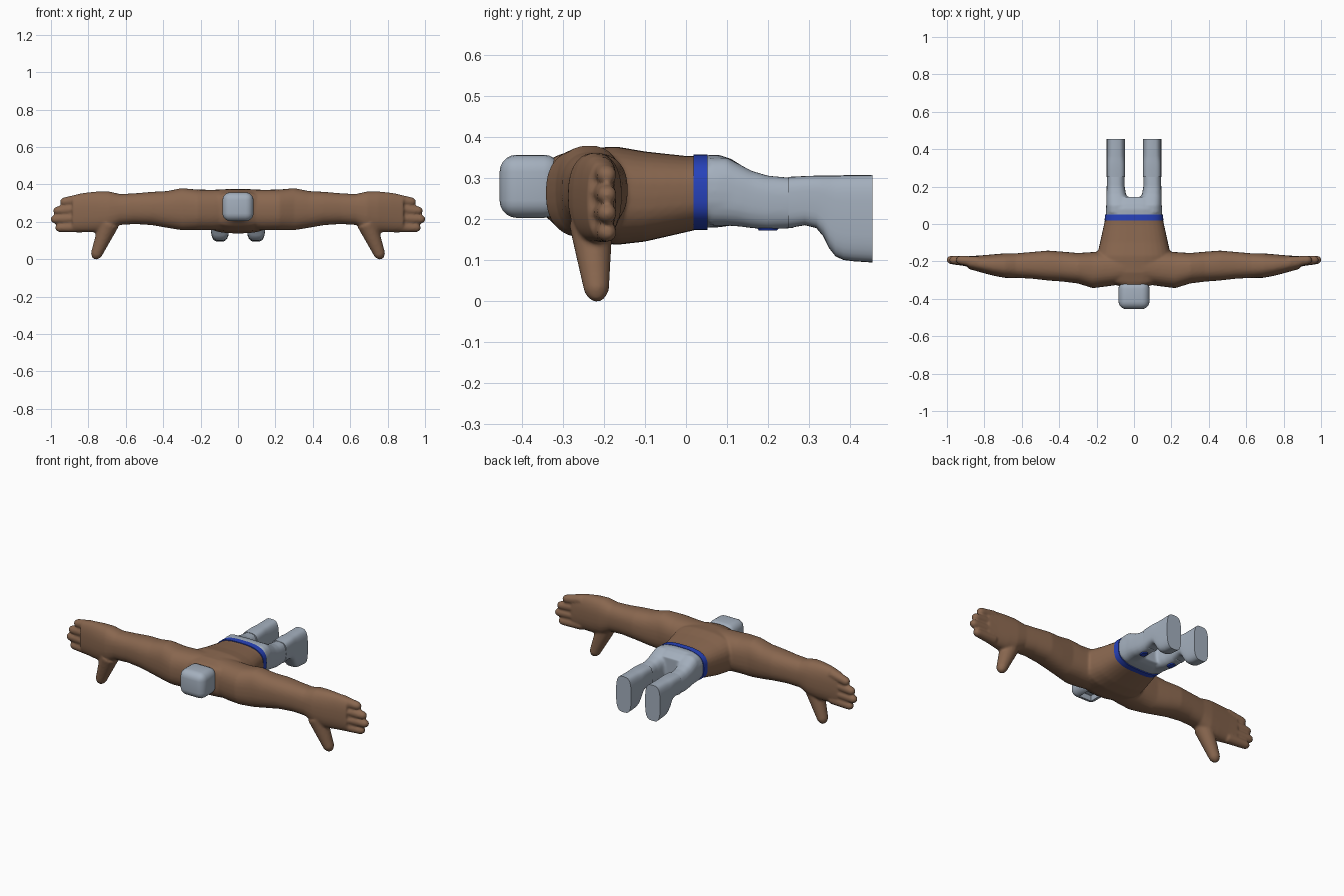
import bpy, bmesh, math
from mathutils import Vector

if "Cube" in bpy.data.objects:
    bpy.data.objects.remove(bpy.data.objects["Cube"])


def material(name, rgb):
    m = bpy.data.materials.new(name)
    m.diffuse_color = (*rgb, 1)
    m.use_nodes = True
    m.node_tree.nodes["Principled BSDF"].inputs["Base Color"].default_value = m.diffuse_color
    return m


BROWN = material("brown skin", (0.25, 0.135, 0.078))
GREY = material("blue grey cloth", (0.37, 0.43, 0.51))
BLUE = material("blue belt", (0.02, 0.055, 0.50))


def loft(bm, axis, sections, power=2.4, n=32, flip=1):
    """Closed tube of superellipse rings; section = (pos, a0, a1, b0, b1)."""
    rings = []
    for p, a0, a1, b0, b1 in sections:
        ring = []
        for i in range(n):
            t = 2 * math.pi * i / n
            c, s = math.cos(t), math.sin(t)
            a = (a0 + a1) / 2 + (a1 - a0) / 2 * math.copysign(abs(c) ** (2 / power), c)
            b = (b0 + b1) / 2 + (b1 - b0) / 2 * math.copysign(abs(s) ** (2 / power), s)
            co = {"x": (p, a, b), "y": (a, p, b), "z": (a, b, p)}[axis]
            ring.append(bm.verts.new((co[0] * flip, co[1], co[2])))
        rings.append(ring)
    for r0, r1 in zip(rings, rings[1:]):
        for i in range(n):
            j = (i + 1) % n
            bm.faces.new((r0[i], r0[j], r1[j], r1[i]))
    bm.faces.new(rings[0][::-1])
    bm.faces.new(rings[-1])


def finger(bm, a, b, r0, r1, flip):
    """Tapered round-ended digit from a to b."""
    a, b = Vector(a), Vector(b)
    d = (b - a).normalized()
    q = d.to_track_quat("Z", "Y")
    length = (b - a).length
    rows = [(t, r0 + (r1 - r0) * t / length) for t in (0, length * 0.5, length - r1)]
    rows += [(length - r1 + r1 * math.sin(k), r1 * math.cos(k)) for k in (0.5, 0.95, 1.3)]
    rings = []
    for h, r in rows:
        ring = []
        for i in range(16):
            t = i * math.pi / 8
            v = a + q @ Vector((r * math.cos(t), r * math.sin(t), h))
            ring.append(bm.verts.new((v.x * flip, v.y, v.z)))
        rings.append(ring)
    for p, s in zip(rings, rings[1:]):
        for i in range(16):
            j = (i + 1) % 16
            bm.faces.new((p[i], p[j], s[j], s[i]))
    bm.faces.new(rings[0][::-1])
    bm.faces.new(rings[-1])


def finish(bm, name, mat, voxel=0, smooth=0, angle=40):
    comps_fix(bm)
    me = bpy.data.meshes.new(name)
    bm.to_mesh(me)
    bm.free()
    ob = bpy.data.objects.new(name, me)
    bpy.context.collection.objects.link(ob)
    me.materials.append(mat)
    if voxel:
        r = ob.modifiers.new("fuse", "REMESH")
        r.mode, r.voxel_size, r.use_smooth_shade = "VOXEL", voxel, True
        s = ob.modifiers.new("soften", "SMOOTH")
        s.factor, s.iterations = 0.5, smooth
    else:
        bpy.context.view_layer.objects.active = ob
        ob.select_set(True)
        bpy.ops.object.shade_smooth_by_angle(angle=math.radians(angle))
        ob.select_set(False)
    return ob


def comps_fix(bm):
    bmesh.ops.recalc_face_normals(bm, faces=bm.faces[:])


# torso with arms and hands, fused into one smooth skin
bm = bmesh.new()
torso = [(-0.38, 0.05, 0.23, 0.32), (-0.335, 0.07, 0.20, 0.345), (-0.31, 0.14, 0.175, 0.357),
         (-0.26, 0.19, 0.15, 0.372), (-0.17, 0.198, 0.137, 0.377), (-0.10, 0.182, 0.145, 0.365),
         (0.0, 0.16, 0.168, 0.354), (0.035, 0.153, 0.176, 0.354)]
loft(bm, "y", [(y, -w, w, z0, z1) for y, w, z0, z1 in torso], 2.7)
arm = [(0.05, -0.32, -0.14, 0.16, 0.373), (0.14, -0.333, -0.145, 0.155, 0.371),
       (0.22, -0.343, -0.15, 0.155, 0.372), (0.30, -0.318, -0.155, 0.155, 0.380),
       (0.38, -0.308, -0.148, 0.168, 0.364), (0.46, -0.302, -0.142, 0.182, 0.360),
       (0.55, -0.292, -0.150, 0.188, 0.352), (0.63, -0.288, -0.157, 0.183, 0.348),
       (0.69, -0.288, -0.157, 0.150, 0.362), (0.75, -0.277, -0.162, 0.143, 0.362),
       (0.82, -0.258, -0.168, 0.146, 0.355), (0.885, -0.240, -0.172, 0.150, 0.340)]
for f in (-1, 1):
    loft(bm, "x", arm, 2.4, flip=f)
    for z0, z1, tip in ((0.322, 0.303, 0.952), (0.270, 0.257, 0.988),
                        (0.219, 0.213, 1.002), (0.173, 0.167, 0.977)):
        finger(bm, (0.83, -0.205, z0), (tip, -0.190, z1), 0.031, 0.022, f)
    finger(bm, (0.69, -0.232, 0.19), (0.768, -0.216, 0.0), 0.054, 0.027, f)
finish(bm, "torso_and_arms", BROWN, 0.007, 4)

# head: soft box hood with a shallow face opening underneath
bm = bmesh.new()
bmesh.ops.create_cube(bm, size=1)
for v in bm.verts:
    v.co = Vector((v.co.x * 0.166, -0.38 + v.co.y * 0.15, 0.28 + v.co.z * 0.154))
bmesh.ops.bevel(bm, geom=bm.edges[:], offset=0.042, segments=5, profile=0.5, affect="EDGES")
bm.normal_update()
under = min(bm.faces, key=lambda g: g.calc_center_median().z)
bmesh.ops.inset_individual(bm, faces=[under], thickness=0.006)
bmesh.ops.translate(bm, verts=under.verts[:], vec=(0, 0, 0.03))
finish(bm, "head", GREY)

# belt
bm = bmesh.new()
loft(bm, "y", [(y, -w, w, 0.173, 0.358) for y, w in ((0.018, 0.157), (0.052, 0.155))], 2.9, 48)
finish(bm, "belt", BLUE)

# trousers: hips and thighs fused
bm = bmesh.new()
hips = [(0.035, 0.151, 0.178, 0.355), (0.08, 0.150, 0.180, 0.357), (0.11, 0.148, 0.184, 0.347),
        (0.145, 0.135, 0.195, 0.325)]
loft(bm, "y", [(y, -w, w, z0, z1) for y, w, z0, z1 in hips], 2.9)
thigh = [(0.06, 0.02, 0.148, 0.184, 0.350), (0.10, 0.025, 0.148, 0.184, 0.350),
         (0.13, 0.030, 0.148, 0.182, 0.334), (0.16, 0.043, 0.147, 0.178, 0.318),
         (0.20, 0.050, 0.146, 0.175, 0.306), (0.265, 0.051, 0.143, 0.178, 0.300)]
for f in (-1, 1):
    loft(bm, "y", thigh, 2.7, flip=f)
finish(bm, "trousers", GREY, 0.006, 4)

# boots: shin and downward foot
boot = [(0.25, 0.178, 0.303), (0.29, 0.185, 0.305), (0.318, 0.178, 0.306), (0.335, 0.158, 0.306),
        (0.350, 0.128, 0.306), (0.365, 0.109, 0.306), (0.385, 0.100, 0.307), (0.41, 0.097, 0.307),
        (0.455, 0.094, 0.308)]
for f, side in ((-1, "left"), (1, "right")):
    bm = bmesh.new()
    loft(bm, "y", [(y, 0.047, 0.146, z0, z1) for y, z0, z1 in boot], 3.4, flip=f)
    finish(bm, side + "_boot", GREY, angle=50)
    # knee patch
    bm = bmesh.new()
    loft(bm, "z", [(0.172, 0.081, 0.113, 0.178, 0.222), (0.180, 0.076, 0.118, 0.172, 0.228)], 2.2, 24, f)
    finish(bm, side + "_knee_patch", BLUE)
